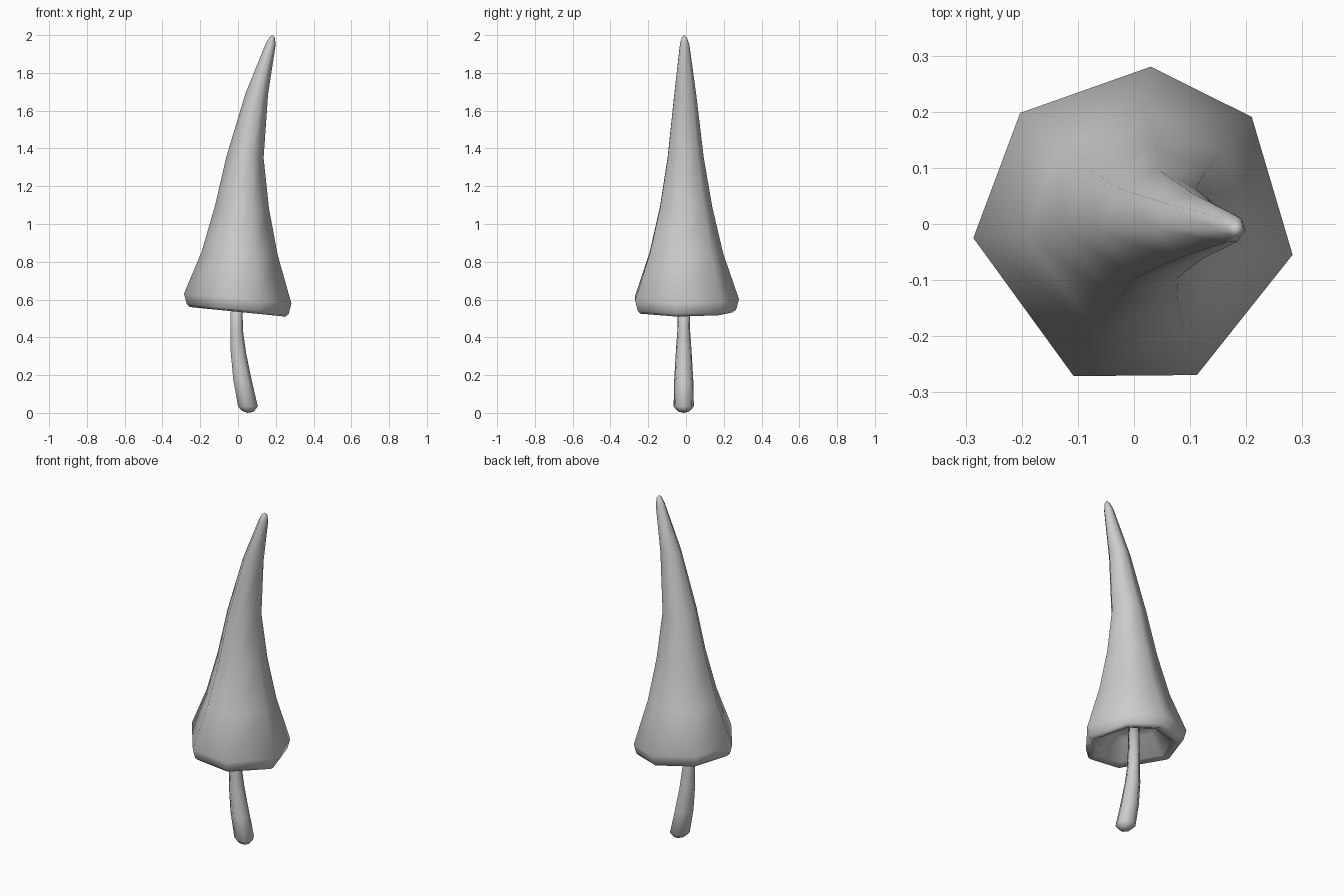
import bpy, bmesh
from math import cos, sin, radians
from mathutils import Vector

cube = bpy.data.objects.get("Cube")
if cube:
    bpy.data.objects.remove(cube, do_unlink=True)

# One plain colour for the whole mushroom
grey = bpy.data.materials.new("light grey")
grey.use_nodes = True
colour = (0.6, 0.6, 0.6, 1)
grey.diffuse_color = colour
grey.node_tree.nodes["Principled BSDF"].inputs["Base Color"].default_value = colour


def loft(name, rings, angles, start=None, end=None):
    """Skin rings of (x, y, z, radius, tilt); close each end with a point or a flat face."""
    bm = bmesh.new()
    loops = []
    for x, y, z, r, tilt in rings:
        loops.append([bm.verts.new((x + r * cos(a), y + r * sin(a), z - tilt * r * cos(a)))
                      for a in map(radians, angles)])
    n = len(angles)
    for low, high in zip(loops, loops[1:]):
        for i in range(n):
            j = (i + 1) % n
            bm.faces.new((low[i], low[j], high[j], high[i]))
    for loop, tip in ((loops[0], start), (loops[-1], end)):
        if tip is None:
            bm.faces.new(loop)
        else:
            point = bm.verts.new(Vector(tip))
            for i in range(n):
                bm.faces.new((loop[i], loop[(i + 1) % n], point))
    bmesh.ops.recalc_face_normals(bm, faces=bm.faces)
    for face in bm.faces:
        face.smooth = True
    mesh = bpy.data.meshes.new(name)
    bm.to_mesh(mesh)
    bm.free()
    mesh.materials.append(grey)
    obj = bpy.data.objects.new(name, mesh)
    bpy.context.collection.objects.link(obj)
    return obj


# Tall bent cap: from the hollow underside, around the rim, up to the tip
cap_rings = [
    (0.00, -0.005, 0.66, 0.14, 0.09),
    (0.00, -0.005, 0.55, 0.21, 0.09),
    (0.00, -0.005, 0.535, 0.255, 0.10),
    (0.00, -0.005, 0.55, 0.272, 0.10),
    (0.00, -0.005, 0.605, 0.287, 0.09),
    (0.01, -0.005, 0.845, 0.203, 0.04),
    (0.022, -0.004, 1.09, 0.144, 0.05),
    (0.038, -0.005, 1.355, 0.099, 0.05),
    (0.10, -0.006, 1.69, 0.060, 0.05),
    (0.173, -0.008, 1.95, 0.026, 0.2),
    (0.182, -0.009, 1.988, 0.014, 0.2),
]
loft("cap", cap_rings, (84, 135, 184, 248, 293, 350, 403), end=(0.183, -0.009, 2.0))

# Slender curved stem, thicker at the foot
stem_rings = [
    (0.050, -0.012, 0.008, 0.032, 0.1),
    (0.050, -0.012, 0.034, 0.055, 0.0),
    (0.022, -0.012, 0.17, 0.052, 0.1),
    (0.000, -0.012, 0.32, 0.043, 0.1),
    (-0.008, -0.012, 0.43, 0.035, 0.0),
    (-0.010, -0.012, 0.66, 0.030, 0.0),
]
loft("stem", stem_rings, [i * 360 / 7 for i in range(7)], start=(0.05, -0.012, 0.0))
